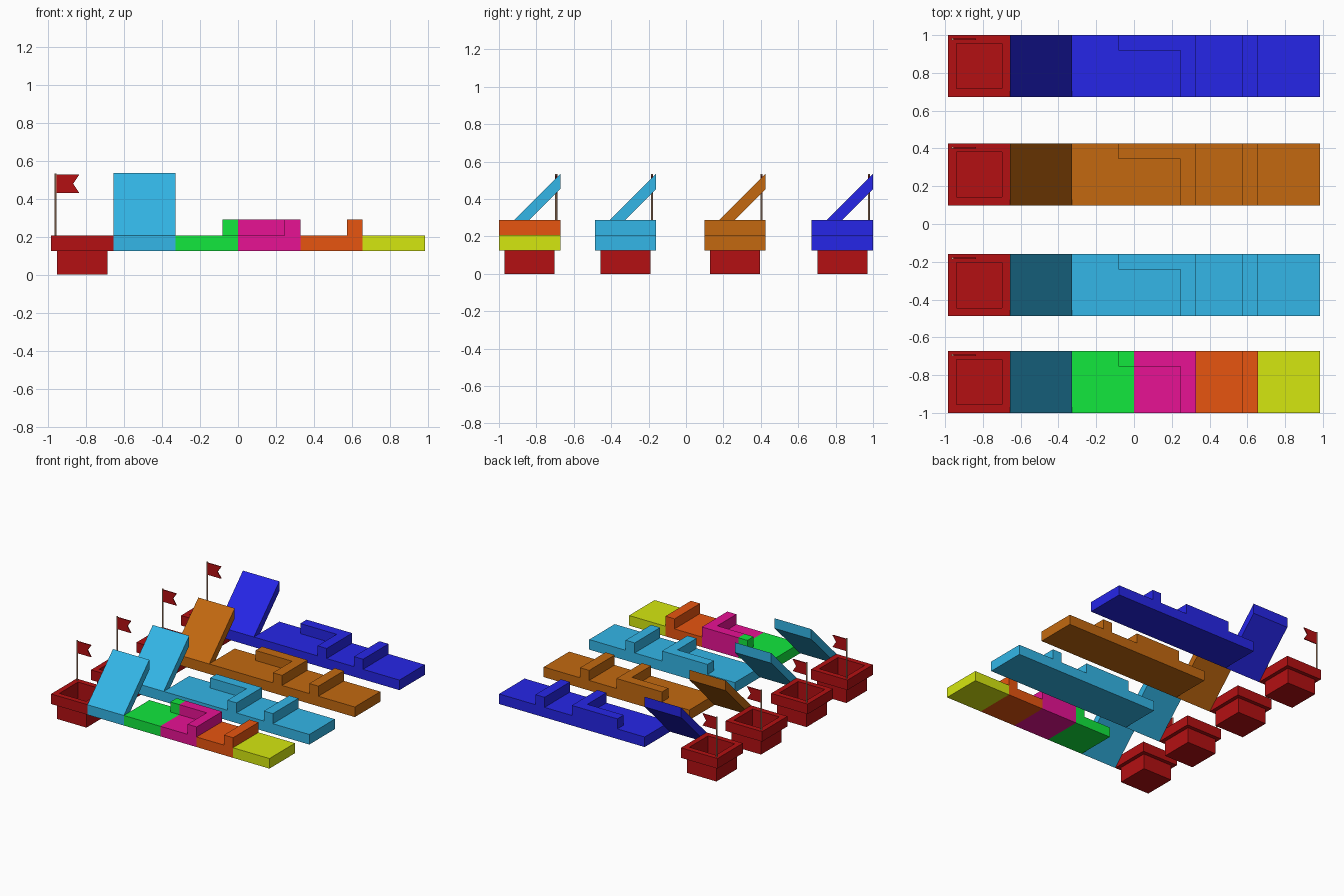
import bpy, bmesh
from mathutils import Vector

if "Cube" in bpy.data.objects:
    bpy.data.objects.remove(bpy.data.objects["Cube"])

U = 0.3278            # tile side
Q = U / 4             # tile thickness, also wall width and height
Z0 = 0.125            # underside of the tiles
Z1 = Z0 + Q           # top of the tiles


def material(name, rgb):
    m = bpy.data.materials.new(name)
    m.diffuse_color = (*rgb, 1)
    m.use_nodes = True
    m.node_tree.nodes["Principled BSDF"].inputs["Base Color"].default_value = m.diffuse_color
    return m


RED = material("dark red", (0.456, 0.005, 0.006))
TAN = material("tan wood", (0.62, 0.36, 0.22))
CYAN = material("sky blue", (0.033, 0.468, 0.80))
GREEN = material("green", (0.006, 0.80, 0.048))
PINK = material("magenta", (0.80, 0.006, 0.296))
ORANGE = material("orange", (0.80, 0.091, 0.005))
YELLOW = material("yellow", (0.665, 0.80, 0.005))
BROWN = material("brown", (0.546, 0.141, 0.005))
BLUE = material("deep blue", (0.019, 0.019, 0.80))


def finish(name, bm, mat):
    bmesh.ops.recalc_face_normals(bm, faces=bm.faces)
    mesh = bpy.data.meshes.new(name)
    bm.to_mesh(mesh)
    bm.free()
    mesh.materials.append(mat)
    ob = bpy.data.objects.new(name, mesh)
    bpy.context.collection.objects.link(ob)
    return ob


def prism(name, points, push, mat):
    """Extrude a flat outline along the push vector."""
    bm = bmesh.new()
    face = bm.faces.new([bm.verts.new(p) for p in points])
    res = bmesh.ops.extrude_face_region(bm, geom=[face], use_keep_orig=True)
    verts = [g for g in res["geom"] if isinstance(g, bmesh.types.BMVert)]
    bmesh.ops.translate(bm, verts=verts, vec=Vector(push))
    return finish(name, bm, mat)


def box(name, x0, x1, y0, y1, z0, z1, mat):
    return prism(name, [(x0, y0, z0), (x1, y0, z0), (x1, y1, z0), (x0, y1, z0)],
                 (0, 0, z1 - z0), mat)


def pot(name, cx, cy):
    """Square stepped pot with a rim and a hollow, lofted from rings."""
    bm = bmesh.new()
    rings = []
    for h, z in [(0.133, 0), (0.133, Z0), (U / 2, Z0), (U / 2, Z1), (0.12, Z1), (0.12, 0.04)]:
        rings.append([bm.verts.new((cx + sx * h, cy + sy * h, z))
                      for sx, sy in ((-1, -1), (1, -1), (1, 1), (-1, 1))])
    for a, b in zip(rings, rings[1:]):
        for i in range(4):
            j = (i + 1) % 4
            bm.faces.new((a[i], a[j], b[j], b[i]))
    bm.faces.new(rings[0][::-1])
    bm.faces.new(rings[-1])
    return finish(name, bm, RED)


def flag(row, cx, cy):
    # pole on the back left corner of the rim
    px, py, top = cx - 0.141, cy + 0.142, 0.533
    bpy.ops.mesh.primitive_cylinder_add(vertices=8, radius=0.006, depth=top - Z1,
                                        location=(px, py, (top + Z1) / 2))
    pole = bpy.context.object
    pole.name = row + "_flag_pole"
    pole.data.materials.append(TAN)
    # swallowtail cloth
    outline = [(px, 0.43), (px + 0.125, 0.43), (px + 0.093, 0.4785),
               (px + 0.125, 0.527), (px, 0.527)]
    prism(row + "_flag_cloth", [(x, py - 0.004, z) for x, z in outline], (0, 0.008, 0), RED)


def lane(row, cy, ramp, first, second, third, last):
    y0, y1 = cy - U / 2, cy + U / 2
    pot(row + "_pot", -2.5 * U, cy)
    flag(row, -2.5 * U, cy)
    # ramp: a tile sheared upwards towards the back
    x = -2 * U
    prism(row + "_ramp", [(x, y0, Z0), (x, y0, Z1), (x, y1, Z1 + U), (x, y1, Z0 + U)],
          (U, 0, 0), ramp)
    # floor tiles, merged into one slab when the lane has one colour
    colours = [first, second, third, last]
    if len(set(colours)) == 1:
        box(row + "_floor", -U, 3 * U, y0, y1, Z0, Z1, first)
        start = -Q
    else:
        for i, mat in enumerate(colours):
            box(f"{row}_floor_{i + 1}", (i - 1) * U, i * U, y0, y1, Z0, Z1, mat)
        box(row + "_wall_stub", -Q, 0, y1 - Q, y1, Z1, Z1 + Q, first)
        start = 0
    # L-shaped corner wall and straight cross wall
    corner = [(start, y1), (start, y1 - Q), (U - Q, y1 - Q), (U - Q, y0), (U, y0), (U, y1)]
    prism(row + "_corner_wall", [(a, b, Z1) for a, b in corner], (0, 0, Q), second)
    box(row + "_cross_wall", 2 * U - Q, 2 * U, y0, y1, Z1, Z1 + Q, third)


lane("mixed_lane", -1 + U / 2, CYAN, GREEN, PINK, ORANGE, YELLOW)
lane("sky_lane", -0.3235, *[CYAN] * 5)
lane("brown_lane", 0.262, *[BROWN] * 5)
lane("blue_lane", 1 - U / 2, *[BLUE] * 5)
